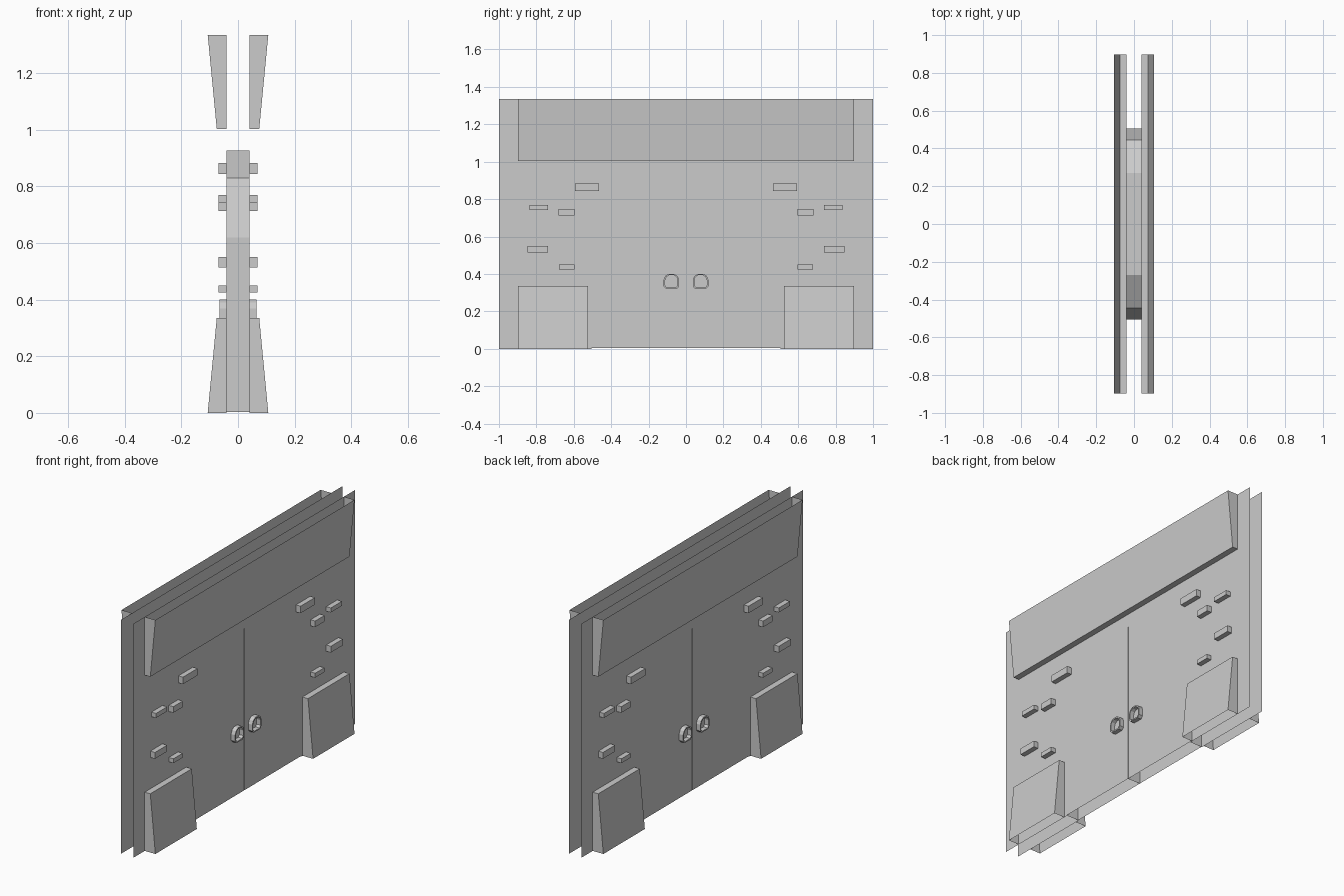
import bpy

if "Cube" in bpy.data.objects:
    bpy.data.objects.remove(bpy.data.objects["Cube"])

WALL_X = 0.04      # half the distance between the two wall skins
ARCH = [(0.505, 0.62), (0.445, 0.83), (0.27, 0.927)]   # (y, z) gate outline


def make(name, verts, faces, mirror_x=True, mirror_y=True, merge=True):
    """Create a mesh object with optional mirroring across x and y."""
    mesh = bpy.data.meshes.new(name)
    mesh.from_pydata(verts, [], faces)
    obj = bpy.data.objects.new(name, mesh)
    bpy.context.collection.objects.link(obj)
    mod = obj.modifiers.new("mirror", 'MIRROR')
    mod.use_axis = (mirror_x, mirror_y, False)
    mod.use_mirror_merge = merge
    mod.merge_threshold = 0.0001
    return obj


def wall_block(name, y0, y1, z0, z1, out_low, out_high,
               top=True, bottom=True, mirror_y=True):
    """Block standing out from the wall; its outer face may lean."""
    verts = []
    for z, out in ((z0, out_low), (z1, out_high)):
        verts += [(WALL_X, y0, z), (out, y0, z), (out, y1, z), (WALL_X, y1, z)]
    faces = [(0, 1, 5, 4), (1, 2, 6, 5), (2, 3, 7, 6)]
    if top:
        faces.append((4, 5, 6, 7))
    if bottom:
        faces.append((3, 2, 1, 0))
    return make(name, verts, faces, mirror_y=mirror_y)


# Wall skins with the gate opening cut out
outline = [(0.505, 0), (1, 0), (1, 1.335), (0, 1.335), (0, 0.927)] + ARCH[::-1]
make("wall_skin", [(WALL_X, y, z) for y, z in outline], [tuple(range(len(outline)))])

# Two door leaves filling the opening, open underneath
leaf = [(0.001, 0.003), (0.505, 0.003)] + ARCH + [(0.001, 0.927)]
n = len(leaf)
verts = [(x, y, z) for x in (-WALL_X, WALL_X) for y, z in leaf]
faces = [tuple(range(n, 2 * n)), tuple(range(n - 1, -1, -1))]
faces += [(i, (i + 1) % n, n + (i + 1) % n, n + i) for i in range(1, n)]
make("door_leaf", verts, faces, mirror_x=False, merge=False)

# Leaning parapet band (open top) and sloped buttresses (open base)
wall_block("parapet", -0.898, 0.898, 1.003, 1.335, 0.075, 0.107,
           top=False, mirror_y=False)
wall_block("buttress", 0.524, 0.898, 0, 0.335, 0.107, 0.075, bottom=False)

# Protruding bricks
bricks = [(0.465, 0.594, 0.843, 0.883), (0.738, 0.838, 0.743, 0.769),
          (0.597, 0.682, 0.713, 0.748), (0.738, 0.848, 0.514, 0.55),
          (0.597, 0.68, 0.425, 0.45)]
for i, (y0, y1, z0, z1) in enumerate(bricks):
    wall_block(f"brick_{i + 1}", y0, y1, z0, z1, 0.069, 0.069)

# Ring handles on the doors
half = [(0.028, -0.04), (0.041, -0.026), (0.041, 0.01), (0.033, 0.03), (0.015, 0.042)]
loop = half + [(-y, z) for y, z in half[::-1]]
n = len(loop)
verts = [(x, 0.078 + y * s, 0.359 + z * s)
         for x, s in ((WALL_X, 1), (0.065, 1), (0.065, 0.82), (WALL_X, 0.82))
         for y, z in loop]
faces = [(r * n + i, r * n + (i + 1) % n, (r + 1) * n + (i + 1) % n, (r + 1) * n + i)
         for r in range(3) for i in range(n)]
make("ring_handle", verts, faces)
